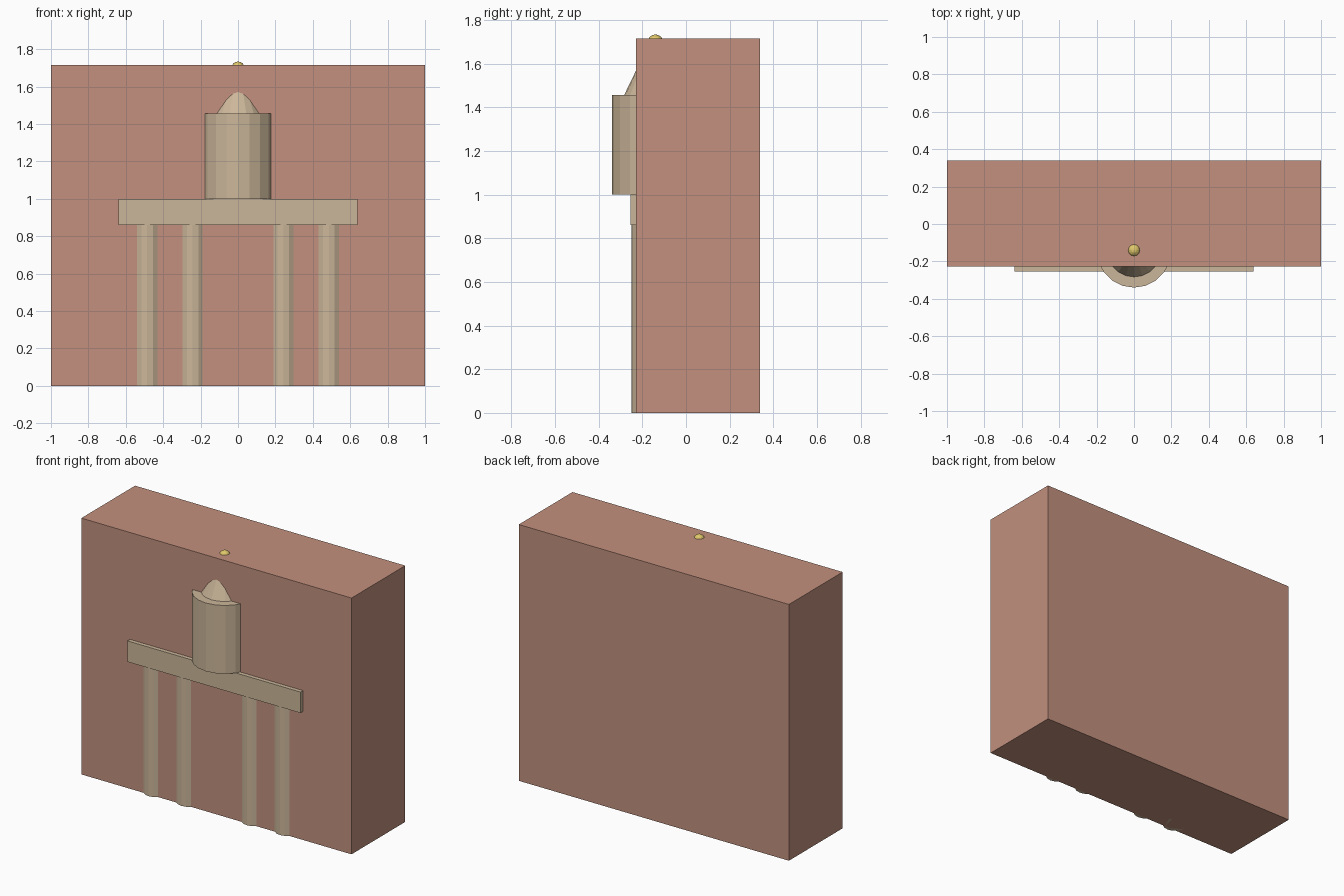
import bpy

if "Cube" in bpy.data.objects:
    bpy.data.objects.remove(bpy.data.objects["Cube"])


def material(name, rgb):
    m = bpy.data.materials.new(name)
    m.diffuse_color = (*rgb, 1)
    m.use_nodes = True
    m.node_tree.nodes["Principled BSDF"].inputs["Base Color"].default_value = m.diffuse_color
    return m


ROCK = material("rose_rock", (0.54, 0.28, 0.21))
STONE = material("pale_stone", (0.60, 0.47, 0.32))
DARK = material("dark_opening", (0.02, 0.02, 0.025))
GOLD = material("gold", (0.75, 0.58, 0.15))


def finish(name, mat):
    ob = bpy.context.object
    ob.name = name
    ob.data.materials.append(mat)
    return ob


def box(name, lo, hi, mat):
    bpy.ops.mesh.primitive_cube_add(
        size=1, location=[(a + b) / 2 for a, b in zip(lo, hi)])
    bpy.context.object.scale = [b - a for a, b in zip(lo, hi)]
    return finish(name, mat)


def tube(name, x, y, z0, z1, r0, r1, sides, mat):
    bpy.ops.mesh.primitive_cone_add(
        vertices=sides, radius1=r0, radius2=r1, depth=z1 - z0,
        location=(x, y, (z0 + z1) / 2))
    return finish(name, mat)


# Cliff block
box("cliff", (-1, -0.228, 0), (1, 0.34, 1.715), ROCK)

# Columns half sunk into the cliff
for i, x in enumerate((-0.486, -0.243, 0.243, 0.486)):
    tube(f"column_{i + 1}", x, -0.17, 0, 0.86, 0.08, 0.08, 16, STONE)

# Beam over the columns
box("entablature", (-0.64, -0.255, 0.86), (0.64, -0.085, 1.0), STONE)

# Doorway set inside the cliff, its foot reaching the base
box("doorway", (-0.095, -0.145, 0), (0.095, -0.055, 0.57), DARK)

# Round upper storey, tapering roof and ball finial
tube("drum", 0, -0.14, 1.0, 1.457, 0.2, 0.2, 20, STONE)
tube("roof", 0, -0.14, 1.457, 1.69, 0.143, 0.03, 20, STONE)
bpy.ops.mesh.primitive_uv_sphere_add(
    segments=12, ring_count=8, radius=0.036, location=(0, -0.14, 1.698))
finish("finial", GOLD)
